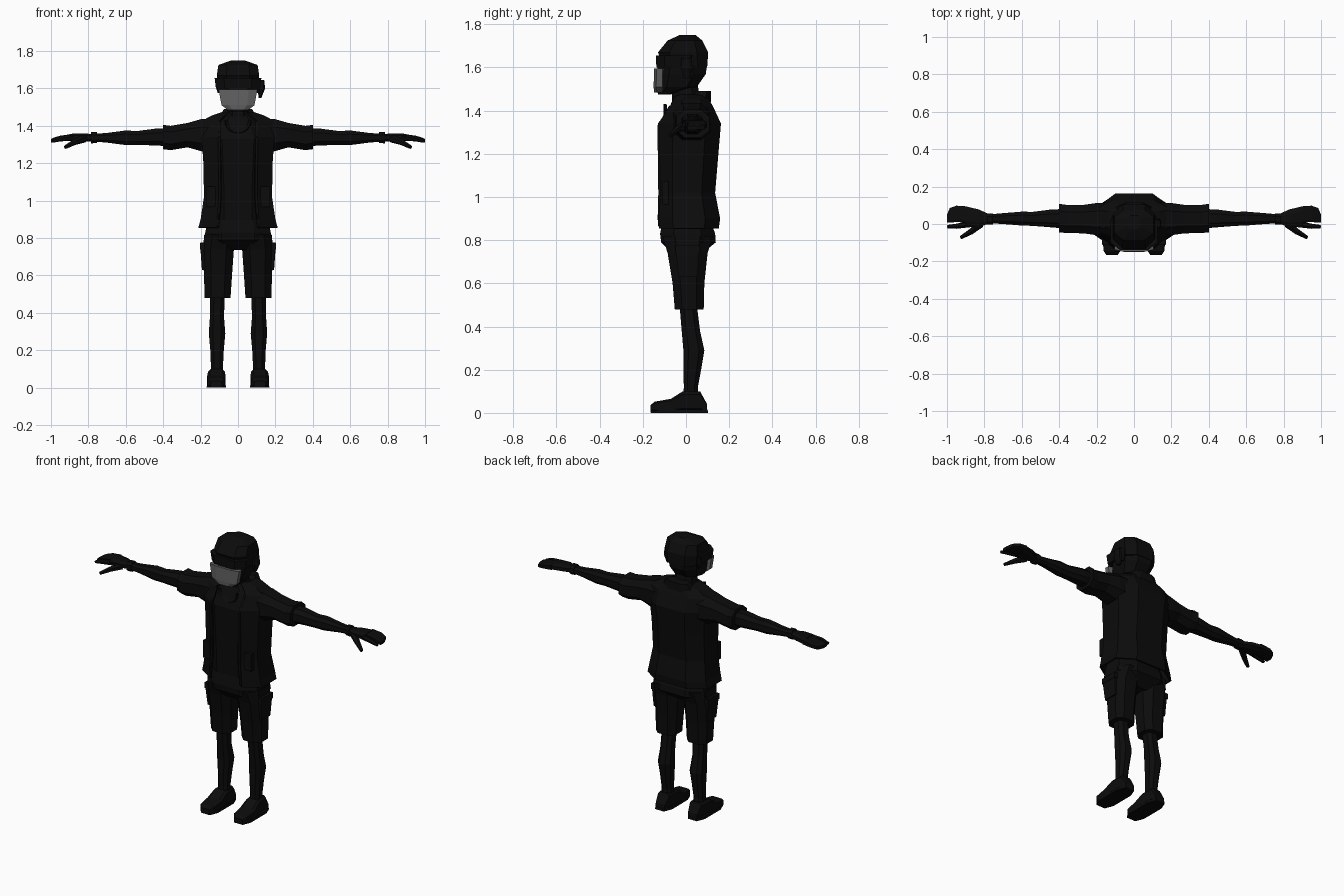
import bpy, bmesh, math
from mathutils import Vector


def material(name, rgb):
    m = bpy.data.materials.new(name)
    m.diffuse_color = (*rgb, 1)
    return m


BLACK = material("soft black", (0.0035, 0.0035, 0.0035))
GREY = material("mask grey", (0.12, 0.12, 0.12))


def finish(name, bm, mat):
    bmesh.ops.recalc_face_normals(bm, faces=bm.faces)
    me = bpy.data.meshes.new(name)
    bm.to_mesh(me)
    bm.free()
    me.materials.append(mat)
    ob = bpy.data.objects.new(name, me)
    bpy.context.collection.objects.link(ob)
    return ob


def loft(name, rings, axis="z", k=0.5, side=1, mat=BLACK, caps=True, skip=()):
    """Chamfered box rings: (position, a min, a max, b min, b max).
    Axis z uses a=x, b=y; axis x uses a=y, b=z; axis y uses a=x, b=z."""
    shape = [(k, -1), (1, -k), (1, k), (k, 1), (-k, 1), (-1, k), (-1, -k), (-k, -1)]
    bm = bmesh.new()
    loops = []
    for t, a0, a1, b0, b1 in rings:
        loop = []
        for u, v in shape:
            a = (a0 + a1) / 2 + u * (a1 - a0) / 2
            b = (b0 + b1) / 2 + v * (b1 - b0) / 2
            p = {"z": (a, b, t), "x": (t, a, b), "y": (a, t, b)}[axis]
            loop.append(bm.verts.new((p[0] * side, p[1], p[2])))
        loops.append(loop)
    for lo, hi in zip(loops, loops[1:]):
        for i in range(8):
            if i not in skip:
                j = (i + 1) % 8
                bm.faces.new((lo[i], lo[j], hi[j], hi[i]))
    if caps:
        bm.faces.new(loops[0])
        bm.faces.new(loops[-1])
    return finish(name, bm, mat)


def limb(name, points, radii, side=1, n=6):
    """Tapered tube through a few points."""
    bm = bmesh.new()
    pts = [Vector((x * side, y, z)) for x, y, z in points]
    loops = []
    for i, p in enumerate(pts):
        d = (pts[min(i + 1, len(pts) - 1)] - pts[max(i - 1, 0)]).normalized()
        u = d.orthogonal().normalized()
        w = d.cross(u)
        loops.append([bm.verts.new(p + radii[i] * (u * math.cos(2 * math.pi * s / n)
                      + w * math.sin(2 * math.pi * s / n))) for s in range(n)])
    for lo, hi in zip(loops, loops[1:]):
        for i in range(n):
            bm.faces.new((lo[i], lo[(i + 1) % n], hi[(i + 1) % n], hi[i]))
    bm.faces.new(loops[0])
    bm.faces.new(loops[-1])
    return finish(name, bm, BLACK)


def box(name, centre, size, mat=BLACK):
    bm = bmesh.new()
    bmesh.ops.create_cube(bm, size=1)
    for v in bm.verts:
        v.co = Vector([c + s * q for c, s, q in zip(centre, size, v.co)])
    return finish(name, bm, mat)


# Head, neck and cap
loft("head", [(1.475, -.05, .05, -.13, -.07), (1.51, -.08, .08, -.135, .05),
              (1.57, -.098, .098, -.135, .092), (1.64, -.105, .105, -.13, .1)])
loft("neck", [(1.40, -.07, .07, -.06, .08), (1.46, -.06, .06, -.065, .065),
              (1.54, -.055, .055, -.065, .05)])
loft("cap", [(1.60, -.108, .108, -.10, .098), (1.67, -.113, .113, -.13, .103),
             (1.725, -.105, .105, -.085, .075), (1.75, -.035, .035, -.03, .045)], k=.55)
loft("cap_band", [(1.60, -.118, .118, -.137, .06), (1.655, -.125, .125, -.14, .06)], k=.6)
loft("band_knot", [(1.55, .11, .125, -.01, .02), (1.60, .105, .145, -.025, .03),
                   (1.645, .11, .14, -.02, .025)])
for s, tag in ((1, "left"), (-1, "right")):
    loft("ear_" + tag, [(1.575, .09, .108, .0, .03), (1.61, .095, .12, -.005, .045),
                        (1.65, .095, .118, .0, .045)], side=s)

# Face mask
loft("face_mask", [(1.485, -.055, .055, -.148, -.1), (1.51, -.088, .088, -.15, -.098),
                   (1.595, -.104, .104, -.148, -.098)], k=.55, mat=GREY)

# Shirt and open jacket
loft("shirt", [(.875, -.15, .15, -.105, .11), (1.05, -.15, .15, -.112, .12),
               (1.33, -.17, .17, -.118, .145), (1.43, -.12, .12, -.07, .11),
               (1.47, -.07, .07, -.055, .075)])
jacket = loft("jacket", [(.855, -.212, .212, -.125, .152), (.90, -.2, .2, -.132, .158),
                         (1.02, -.182, .182, -.125, .135), (1.2, -.185, .185, -.13, .15),
                         (1.34, -.195, .195, -.13, .162), (1.42, -.205, .205, -.075, .125),
                         (1.455, -.14, .14, -.055, .105), (1.475, -.08, .08, -.04, .1)],
              caps=False, skip=(7,), k=.52)
thick = jacket.modifiers.new("cloth", "SOLIDIFY")
thick.thickness = .012
thick.offset = -1
loft("back_collar", [(1.44, -.105, .105, .0, .115), (1.49, -.075, .075, .045, .115)])
# Neckline trim
bm = bmesh.new()
ring = [[bm.verts.new((r * math.cos(a), y, 1.43 + r * math.sin(a)))
         for a in [math.pi + math.pi * i / 8 for i in range(9)]]
        for r, y in ((.055, -.095), (.068, -.105))]
for i in range(8):
    bm.faces.new((ring[0][i], ring[0][i + 1], ring[1][i + 1], ring[1][i]))
trim = finish("neckline_trim", bm, BLACK)
trim.modifiers.new("thickness", "SOLIDIFY").thickness = .008

# Shorts seat
loft("shorts_seat", [(.735, -.10, .10, -.06, .07), (.79, -.18, .18, -.115, .138),
                     (.83, -.175, .175, -.12, .135), (.90, -.16, .16, -.105, .11)])

for s, tag in ((1, "left"), (-1, "right")):
    # Sleeve, arm and wrist band
    loft("sleeve_" + tag, [(.12, -.06, .115, 1.25, 1.44), (.2, -.06, .112, 1.265, 1.435),
                           (.27, -.05, .102, 1.285, 1.415), (.36, -.048, .102, 1.27, 1.4),
                           (.40, -.045, .108, 1.275, 1.405)], "x", side=s)
    loft("arm_" + tag, [(.36, -.025, .08, 1.29, 1.385), (.44, -.018, .078, 1.295, 1.385),
                        (.54, -.01, .065, 1.298, 1.372), (.60, -.008, .066, 1.297, 1.375),
                        (.70, .0, .058, 1.31, 1.362), (.79, .005, .05, 1.318, 1.355)],
         "x", side=s)
    loft("wrist_band_" + tag, [(.755, -.002, .056, 1.308, 1.366),
                               (.785, -.004, .056, 1.306, 1.366)], "x", side=s)
    # Hand with grouped fingers, forefinger and thumb
    loft("hand_" + tag, [(.77, .005, .05, 1.317, 1.355), (.83, -.018, .078, 1.317, 1.36),
                         (.90, -.015, .094, 1.318, 1.357)], "x", side=s)
    loft("fingers_" + tag, [(.89, .008, .094, 1.32, 1.356), (.95, .01, .098, 1.317, 1.347),
                            (.985, .008, .085, 1.31, 1.337), (1.0, .008, .05, 1.31, 1.33)],
         "x", k=.7, side=s)
    limb("forefinger_" + tag, [(.87, .0, 1.338), (.95, -.012, 1.33), (.997, -.014, 1.318)],
         [.017, .014, .009], s)
    limb("thumb_" + tag, [(.82, .0, 1.332), (.87, -.04, 1.315), (.925, -.072, 1.285)],
         [.022, .017, .01], s)

    # Shorts leg and cargo pocket
    loft("shorts_leg_" + tag, [(.48, .04, .178, -.052, .082), (.60, .032, .182, -.062, .085),
                               (.74, .022, .188, -.085, .1), (.82, .01, .18, -.11, .125)],
         side=s)
    loft("pocket_" + tag, [(.63, .165, .193, -.035, .055), (.73, .17, .2, -.045, .06),
                           (.775, .17, .2, -.045, .06)], side=s, k=.8)
    box("pocket_flap_" + tag, (s * .187, .008, .757), (.03, .115, .035))

    # Lower leg
    loft("lower_leg_" + tag, [(.05, .077, .143, -.015, .06), (.12, .08, .145, -.01, .055),
                              (.20, .076, .148, -.012, .07), (.29, .068, .156, -.012, .085),
                              (.38, .075, .15, -.02, .065), (.50, .07, .148, -.03, .05)],
         side=s)
    # Shoe
    loft("shoe_" + tag, [(-.165, .088, .148, .008, .035), (-.145, .072, .162, .006, .052),
                         (-.07, .066, .166, .006, .065), (-.015, .07, .16, .006, .10),
                         (.065, .073, .152, .006, .10), (.098, .082, .146, .006, .04)],
         "y", k=.7, side=s)
    loft("sole_" + tag, [(0, .064, .168, -.163, .102), (.016, .066, .166, -.165, .1)],
         side=s, k=.6)
    # Jacket front edge and pocket flap
    limb("jacket_edge_" + tag, [(.108, -.124, .865), (.098, -.122, 1.02),
                                (.1, -.126, 1.33), (.1, -.072, 1.42)],
         [.009] * 4, s, 4)
    box("jacket_pocket_" + tag, (s * .145, -.095, 1.02), (.05, .03, .11))
